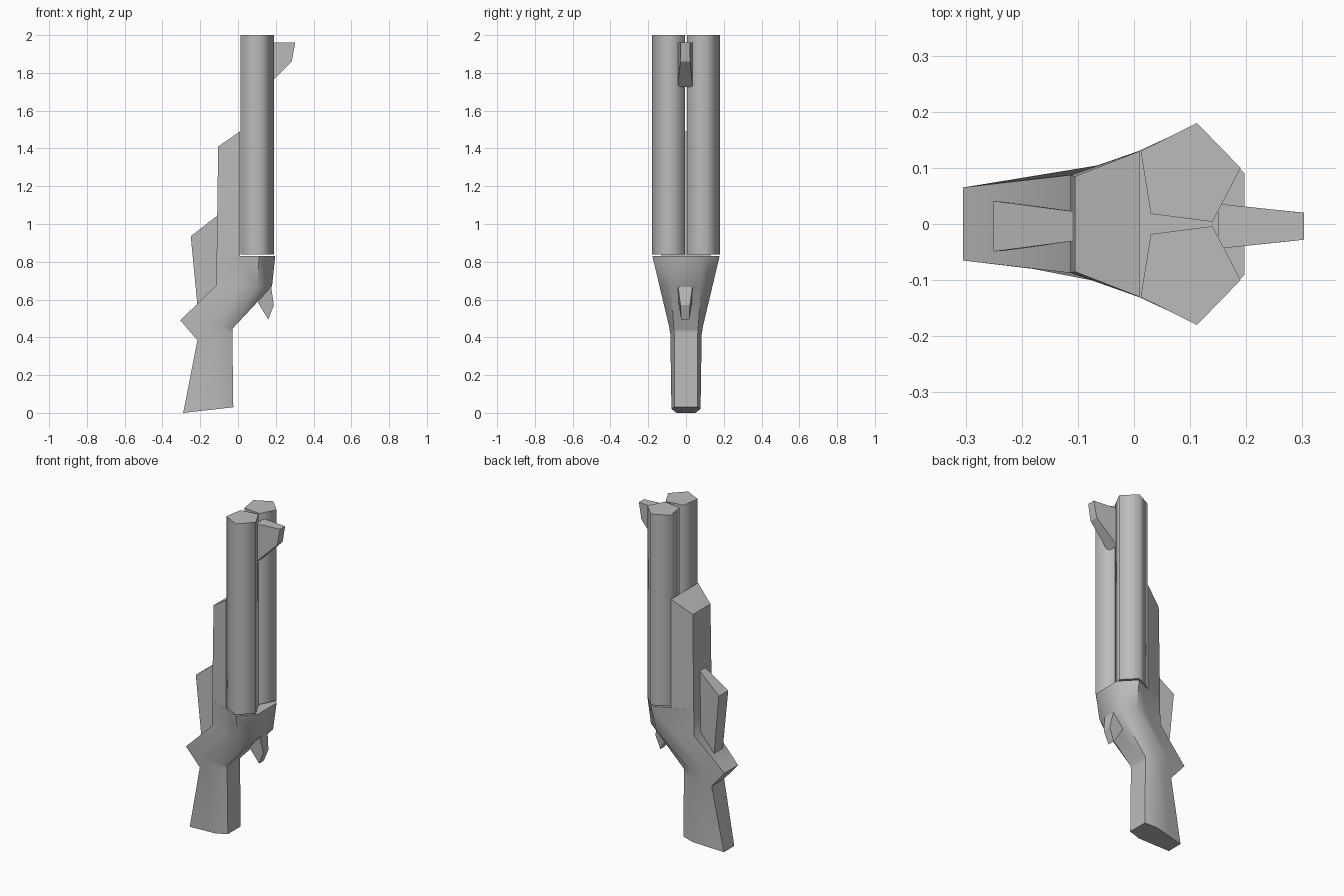
import bpy, bmesh
from math import radians

cube = bpy.data.objects.get("Cube")
if cube:
    bpy.data.objects.remove(cube, do_unlink=True)

grey = bpy.data.materials.new("plain grey")
grey.use_nodes = True
COLOUR = (0.5, 0.5, 0.5, 1)
grey.diffuse_color = COLOUR
grey.node_tree.nodes["Principled BSDF"].inputs["Base Color"].default_value = COLOUR


def loft(name, rings, angle=None):
    """Skin closed rings of equal length and cap both ends."""
    bm = bmesh.new()
    loops = [[bm.verts.new(p) for p in ring] for ring in rings]
    for a, b in zip(loops, loops[1:]):
        for i in range(len(a)):
            j = (i + 1) % len(a)
            bm.faces.new((a[i], a[j], b[j], b[i]))
    bm.faces.new(loops[0][::-1])
    bm.faces.new(loops[-1])
    bmesh.ops.recalc_face_normals(bm, faces=bm.faces)
    mesh = bpy.data.meshes.new(name)
    bm.to_mesh(mesh)
    bm.free()
    mesh.materials.append(grey)
    obj = bpy.data.objects.new(name, mesh)
    bpy.context.collection.objects.link(obj)
    if angle:
        bpy.ops.object.select_all(action='DESELECT')
        obj.select_set(True)
        bpy.context.view_layer.objects.active = obj
        bpy.ops.object.shade_smooth_by_angle(angle=radians(angle))
    return obj


def mirrored(half):
    """Close a half section by reflecting it across y = 0."""
    return half + [(x, -y, z) for x, y, z in reversed(half)]


def fin(name, outline, middle=-0.004):
    """Tapered plate: outline of (x, half thickness, z) points."""
    return loft(name, [[(x, middle + s * w, z) for x, w, z in outline] for s in (-1, 1)])


# Twin five-sided barrels
PENTAGON = [(0.012, 0.13), (0.112, 0.18), (0.19, 0.1), (0.14, 0.004), (0.03, 0.018)]
for side, s in (("left", 1), ("right", -1)):
    loft(side + "_barrel", [[(x, s * y, z) for x, y in PENTAGON] for z in (0.838, 2.0)], 85)

# Grip, wrist and receiver: half sections from back to front
STOCK = [
    [(-0.29, 0.05, 0), (-0.19, 0.064, 0.011), (-0.1, 0.077, 0.021), (-0.025, 0.062, 0.03)],
    [(-0.215, 0.06, 0.385), (-0.15, 0.075, 0.4), (-0.08, 0.083, 0.415), (-0.03, 0.062, 0.42)],
    [(-0.305, 0.065, 0.49), (-0.18, 0.08, 0.475), (-0.09, 0.09, 0.46), (-0.03, 0.064, 0.445)],
    [(-0.115, 0.087, 0.675), (0, 0.115, 0.675), (0.1, 0.14, 0.67), (0.18, 0.08, 0.67)],
    [(-0.113, 0.087, 0.83), (0.008, 0.13, 0.83), (0.112, 0.178, 0.83), (0.197, 0.09, 0.83)],
]
loft("stock", [mirrored(h) for h in STOCK], 50)

# Fore-end behind the barrels, with a sloping top
loft("fore_end", [
    mirrored([(-0.113, 0.087, 0.83), (0.01, 0.13, 0.83)]),
    mirrored([(-0.105, 0.085, 1.41), (0.01, 0.13, 1.49)]),
])

# Hammer, trigger and front sight
fin("hammer", [(-0.09, 0.024, 1.06), (-0.25, 0.045, 0.935), (-0.215, 0.042, 0.57),
               (-0.09, 0.024, 0.68)])
fin("trigger", [(0.105, 0.036, 0.585), (0.16, 0.022, 0.495), (0.19, 0.025, 0.57),
                (0.175, 0.038, 0.67)])
fin("front_sight", [(0.15, 0.04, 1.96), (0.303, 0.024, 1.96), (0.285, 0.026, 1.86),
                    (0.15, 0.04, 1.725)])
